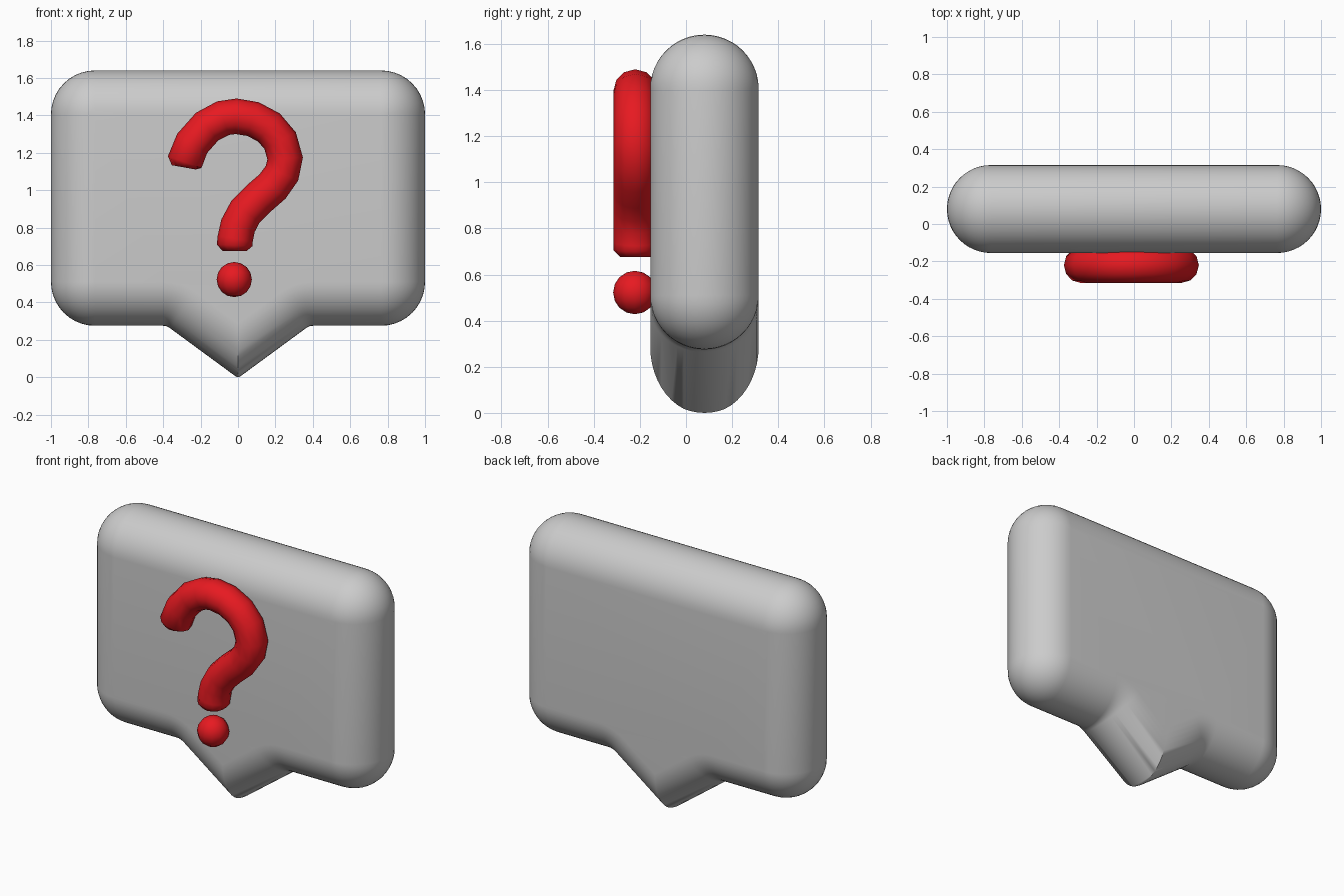
import bpy, bmesh
from math import sin, cos, pi, radians
from mathutils import Vector

if "Cube" in bpy.data.objects:
    bpy.data.objects.remove(bpy.data.objects["Cube"])

R, YC = 0.235, 0.08          # half thickness and depth centre of the bubble
A = radians(36.3)            # slope of the tail edges


def loft(name, rings, angle):
    """Skin a list of equal-length point rings and cap both ends."""
    bm = bmesh.new()
    vs = [[bm.verts.new(p) for p in ring] for ring in rings]
    n = len(rings[0])
    for a, b in zip(vs, vs[1:]):
        for i in range(n):
            j = (i + 1) % n
            bm.faces.new((a[i], a[j], b[j], b[i]))
    bm.faces.new(vs[0][::-1])
    bm.faces.new(vs[-1])
    bmesh.ops.remove_doubles(bm, verts=bm.verts, dist=1e-4)
    bmesh.ops.recalc_face_normals(bm, faces=bm.faces)
    me = bpy.data.meshes.new(name)
    bm.to_mesh(me)
    bm.free()
    ob = bpy.data.objects.new(name, me)
    bpy.context.collection.objects.link(ob)
    smooth(ob, angle)
    return ob


def smooth(ob, angle):
    bpy.ops.object.select_all(action='DESELECT')
    ob.select_set(True)
    bpy.context.view_layer.objects.active = ob
    bpy.ops.object.shade_smooth_by_angle(angle=radians(angle))


def arc(cx, cz, r, a0, a1, n):
    """Points at angle a measured from straight down."""
    return [(cx + r * sin(a0 + (a1 - a0) * i / n),
             cz - r * cos(a0 + (a1 - a0) * i / n)) for i in range(n + 1)]


def outline(d):
    """Bubble outline moved inwards by d."""
    tip, fil = 0.02, 0.06
    apex = tip - tip / cos(A)
    cz = 0.275 - fil
    cx = (fil + (cz - apex) * cos(A)) / sin(A)
    half = arc(0, tip + max(0, d - tip) / cos(A), max(tip - d, 0), 0, A, 3)
    half += arc(cx, cz, -(fil + d), A, 0, 6)
    half += arc(0.765, 0.51, R - d, 0, pi / 2, 10)
    half += arc(0.765, 1.405, R - d, pi / 2, pi, 10)
    return half + [(-x, z) for x, z in half[:0:-1]]


# speech bubble with fully rounded rim and pointed tail
N = 24
rings = []
for k in range(N + 1):
    t = -pi / 2 + pi * k / N
    rings.append([(x, YC + R * sin(t), z) for x, z in outline(R * (1 - cos(t)))])
loft("speech_bubble", rings, 35)

# question mark hook: tube swept along a path, with softened ends
red = bpy.data.materials.new("red")
red.diffuse_color = (0.8, 0.01, 0.015, 1)
red.use_nodes = True
red.node_tree.nodes["Principled BSDF"].inputs["Base Color"].default_value = red.diffuse_color
path = [(-0.29, 1.122), (-0.285, 1.15), (-0.245, 1.25), (-0.165, 1.34),
        (-0.08, 1.385), (-0.01, 1.395), (0.08, 1.38), (0.165, 1.335),
        (0.225, 1.265), (0.252, 1.17), (0.235, 1.09), (0.185, 1.02),
        (0.11, 0.955), (0.04, 0.885), (0.0, 0.81), (-0.015, 0.74),
        (-0.018, 0.705), (-0.018, 0.675)]
path = [Vector(p) for p in path]
TR, TY, SIDES = 0.095, -0.22, 12
rings = []
for i, p in enumerate(path):
    last = len(path) - 1
    t = (path[min(i + 1, last)] - path[max(i - 1, 0)]).normalized()
    r = TR * (0.68 if i in (0, last) else 1)
    ring = []
    for k in range(SIDES):
        a = 2 * pi * k / SIDES
        ring.append((p.x - t.y * r * cos(a), TY + r * sin(a), p.y + t.x * r * cos(a)))
    rings.append(ring)
hook = loft("question_hook", rings, 50)
hook.data.materials.append(red)

# question mark dot
bpy.ops.mesh.primitive_uv_sphere_add(segments=12, ring_count=8, radius=0.094,
                                     location=(-0.02, -0.222, 0.522))
dot = bpy.context.object
dot.name = "question_dot"
dot.data.materials.append(red)
smooth(dot, 60)
